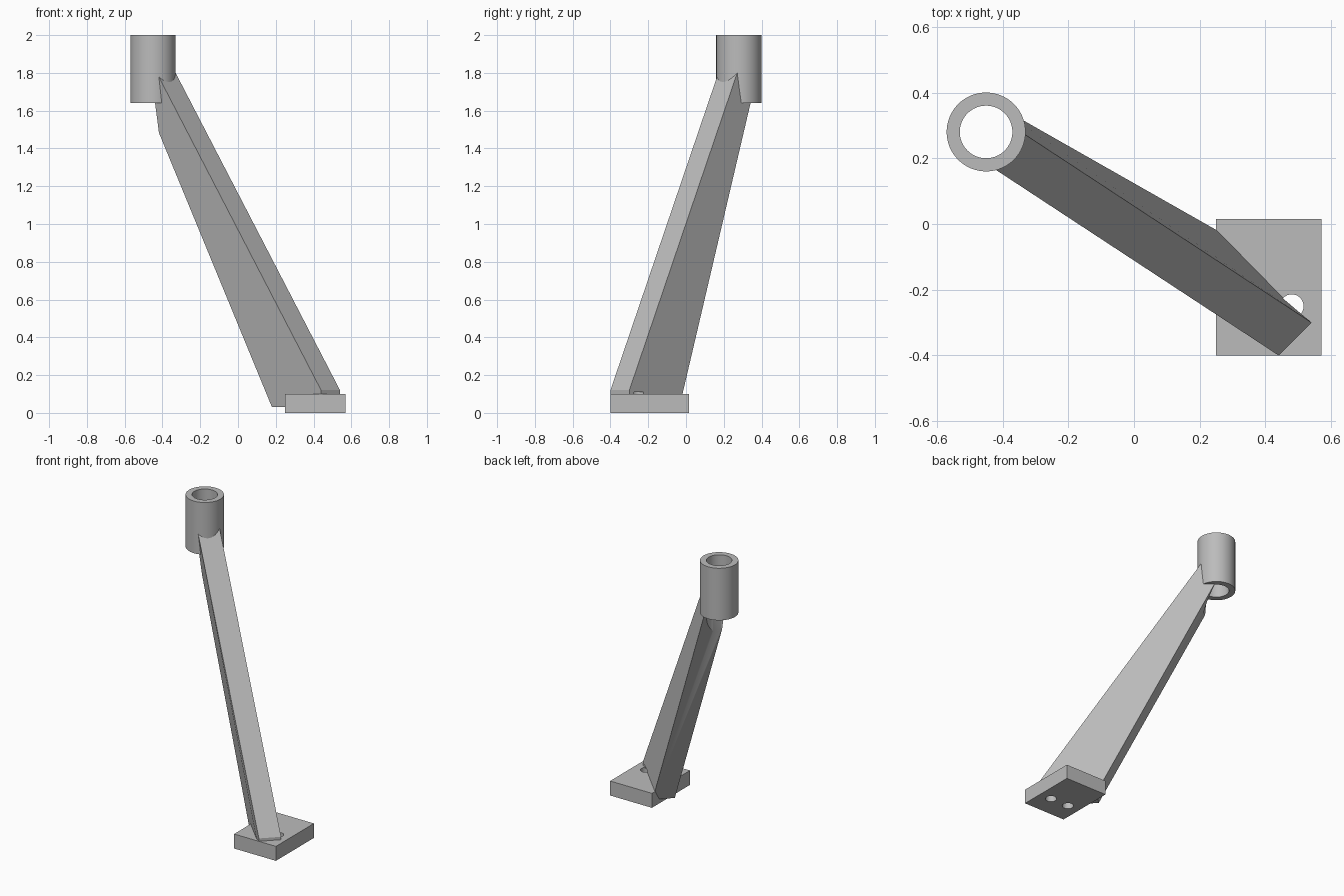
import bpy, bmesh
from mathutils import Vector

cube = bpy.data.objects.get("Cube")
if cube:
    bpy.data.objects.remove(cube, do_unlink=True)

# One plain grey for the whole bracket
grey = bpy.data.materials.new("plain_grey")
grey.use_nodes = True
grey.diffuse_color = (0.5, 0.5, 0.5, 1)
grey.node_tree.nodes["Principled BSDF"].inputs["Base Color"].default_value = (0.5, 0.5, 0.5, 1)


def finish(name, bm):
    bmesh.ops.recalc_face_normals(bm, faces=bm.faces)
    mesh = bpy.data.meshes.new(name)
    bm.to_mesh(mesh)
    bm.free()
    mesh.materials.append(grey)
    obj = bpy.data.objects.new(name, mesh)
    bpy.context.collection.objects.link(obj)
    return obj


def cylinder(name, x, y, radius, z0, z1, sides=64):
    bm = bmesh.new()
    bmesh.ops.create_cone(bm, cap_ends=True, segments=sides, radius1=radius,
                          radius2=radius, depth=z1 - z0)
    bmesh.ops.translate(bm, verts=bm.verts, vec=(x, y, (z0 + z1) / 2))
    return finish(name, bm)


def box(name, low, high):
    low, high = Vector(low), Vector(high)
    bm = bmesh.new()
    bmesh.ops.create_cube(bm, size=1)
    bmesh.ops.scale(bm, verts=bm.verts, vec=high - low)
    bmesh.ops.translate(bm, verts=bm.verts, vec=(low + high) / 2)
    return finish(name, bm)


def cut(target, cutter):
    """Subtract the cutter, then remove it."""
    cutter.hide_render = True
    bpy.context.view_layer.objects.active = target
    mod = target.modifiers.new("cut", 'BOOLEAN')
    mod.operation, mod.solver, mod.object = 'DIFFERENCE', 'EXACT', cutter
    bpy.ops.object.modifier_apply(modifier=mod.name)
    bpy.data.objects.remove(cutter, do_unlink=True)


def arm():
    """Tapering oblique bar with a short upright toe at its lower front end."""
    foot, toe, top = 0.03, 0.12, 1.80
    front_slope, rear_slope = Vector((-0.518, 0.34, 1)), Vector((-0.412, 0.234, 1))
    width = Vector((0.1, 0.1, 0))
    front = Vector((0.44, -0.40, foot))
    front_toe = Vector((0.44, -0.40, toe))
    rear = Vector((0.18, -0.135, foot))
    # Side outline, repeated across the width
    outline = [front, front_toe, front_toe + front_slope * (top - toe),
               rear + rear_slope * (top - foot), rear]
    bm = bmesh.new()
    side = bm.faces.new([bm.verts.new(p) for p in outline])
    extruded = bmesh.ops.extrude_face_region(bm, geom=[side], use_keep_orig=True)
    moved = [v for v in extruded["geom"] if isinstance(v, bmesh.types.BMVert)]
    bmesh.ops.translate(bm, verts=moved, vec=width)
    return finish("slanted_arm", bm)


tube_x, tube_y = -0.45, 0.28

# Upright socket tube
tube = cylinder("socket_tube", tube_x, tube_y, 0.12, 1.64, 2.0)
cut(tube, cylinder("bore_cutter", tube_x, tube_y, 0.08, 1.5, 2.1))

# Slanted arm, trimmed clear of the bore
bar = arm()
cut(bar, cylinder("arm_bore_cutter", tube_x, tube_y, 0.081, 1.47, 2.1))

# Base plate
plate = box("base_plate", (0.25, -0.40, 0), (0.57, 0.015, 0.1))

# Two bolt holes through the plate and the toe of the arm
for hole_x in (0.34, 0.48):
    for part in (plate, bar):
        cut(part, cylinder("hole_cutter", hole_x, -0.25, 0.036, -0.05, 0.11, 32))

# Smooth round walls, sharp corners
for part in (tube, bar, plate):
    bpy.ops.object.select_all(action='DESELECT')
    part.select_set(True)
    bpy.context.view_layer.objects.active = part
    bpy.ops.object.shade_smooth_by_angle(angle=0.52)
